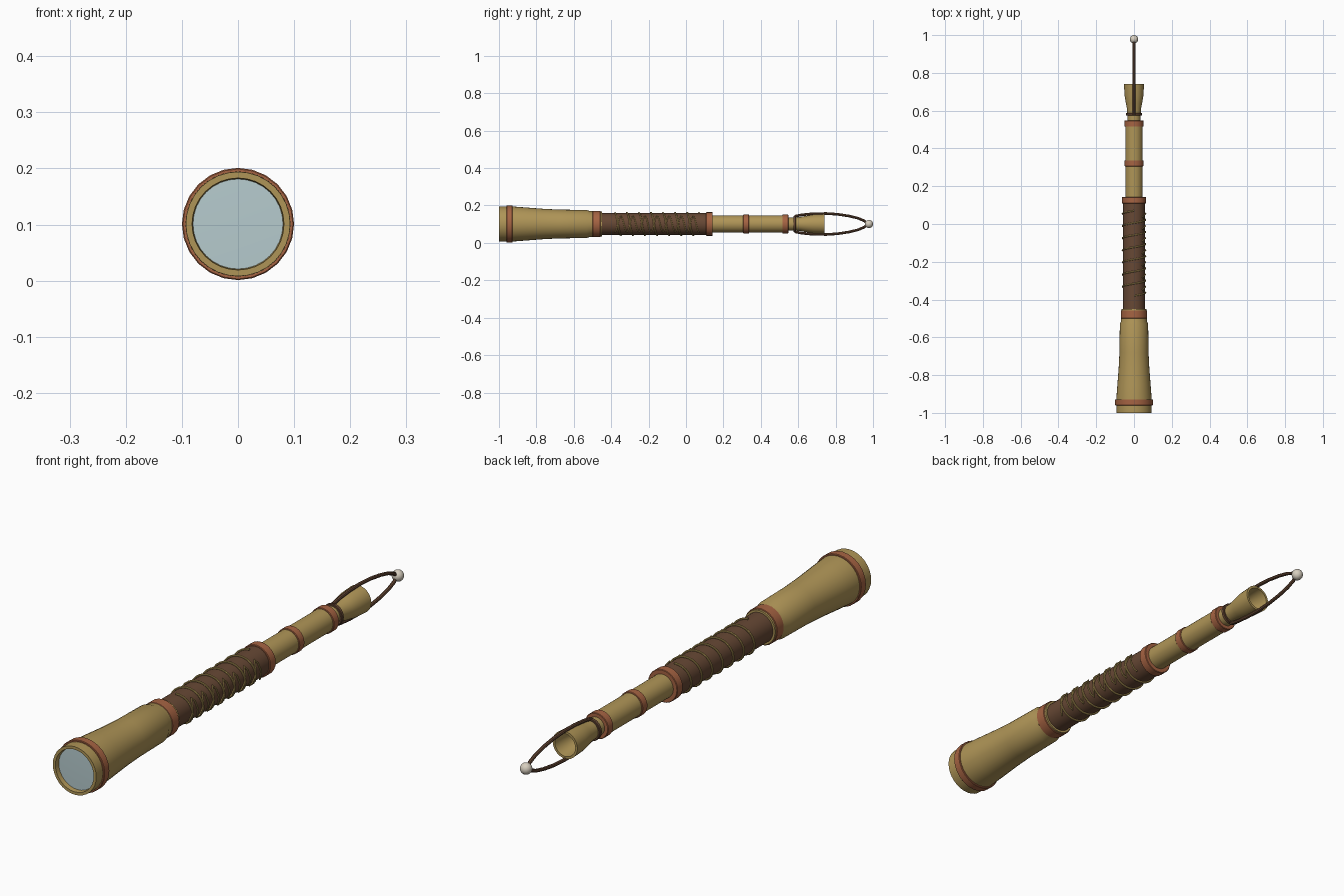
import bpy, bmesh
from math import sin, cos, pi, radians

cube = bpy.data.objects.get("Cube")
if cube:
    bpy.data.objects.remove(cube, do_unlink=True)

AXIS = 0.101  # height of the tube axis


def material(name, rgb):
    m = bpy.data.materials.new(name)
    m.use_nodes = True
    m.diffuse_color = (*rgb, 1)
    m.node_tree.nodes["Principled BSDF"].inputs["Base Color"].default_value = (*rgb, 1)
    return m


brass = material("brass", (0.43, 0.30, 0.095))
copper = material("copper", (0.38, 0.125, 0.055))
leather = material("leather", (0.135, 0.065, 0.035))
glass = material("glass", (0.47, 0.60, 0.62))
ivory = material("ivory", (0.68, 0.62, 0.52))


def smooth(obj):
    bpy.ops.object.select_all(action='DESELECT')
    obj.select_set(True)
    bpy.context.view_layer.objects.active = obj
    bpy.ops.object.shade_smooth_by_angle(angle=radians(35))


def lathe(name, profile, mat, sides=32):
    """Revolve (y, radius) points around the tube axis; radius 0 closes an end."""
    bm = bmesh.new()
    rows = []
    for y, r in profile:
        if r == 0:
            rows.append([bm.verts.new((0, y, AXIS))] * sides)
        else:
            rows.append([bm.verts.new((r * sin(2 * pi * i / sides), y,
                                       AXIS + r * cos(2 * pi * i / sides)))
                         for i in range(sides)])
    for a, b in zip(rows, rows[1:]):
        for i in range(sides):
            j = (i + 1) % sides
            corners = list(dict.fromkeys((a[i], a[j], b[j], b[i])))
            bm.faces.new(corners)
    bmesh.ops.recalc_face_normals(bm, faces=bm.faces)
    mesh = bpy.data.meshes.new(name)
    bm.to_mesh(mesh)
    bm.free()
    mesh.materials.append(mat)
    obj = bpy.data.objects.new(name, mesh)
    bpy.context.collection.objects.link(obj)
    smooth(obj)
    return obj


def band(name, y0, y1, r, mat=copper, sides=24):
    """Raised collar with tiny chamfers."""
    c = 0.002
    return lathe(name, [(y0, 0), (y0, r - c), (y0 + c, r), (y1 - c, r), (y1, r - c), (y1, 0)],
                 mat, sides)


def cord(name, points, radius, mat):
    """Round cord through the points."""
    curve = bpy.data.curves.new(name, 'CURVE')
    curve.dimensions = '3D'
    curve.bevel_depth = radius
    curve.bevel_resolution = 2
    curve.use_fill_caps = True
    spline = curve.splines.new('POLY')
    spline.points.add(len(points) - 1)
    for p, co in zip(spline.points, points):
        p.co = (*co, 1)
    curve.materials.append(mat)
    obj = bpy.data.objects.new(name, curve)
    bpy.context.collection.objects.link(obj)
    bpy.ops.object.select_all(action='DESELECT')
    obj.select_set(True)
    bpy.context.view_layer.objects.active = obj
    bpy.ops.object.convert(target='MESH')
    smooth(bpy.context.object)


# Flared front barrel with an open rim, and the lens set inside it
lathe("front_barrel", [(-0.98, 0.08), (-1, 0.082), (-1, 0.093), (-0.93, 0.094), (-0.85, 0.088),
                       (-0.76, 0.081), (-0.68, 0.077), (-0.53, 0.075), (-0.515, 0.069),
                       (-0.45, 0.066), (-0.45, 0)], brass)
lathe("front_lens", [(-0.984, 0), (-0.982, 0.081), (-0.975, 0.081), (-0.975, 0)], glass)

# Leather grip and the slim rear tube
lathe("leather_grip", [(-0.46, 0), (-0.46, 0.058), (0.12, 0.058), (0.12, 0)], leather)
lathe("rear_tube", [(0.10, 0), (0.10, 0.046), (0.54, 0.046), (0.54, 0)], brass)
lathe("eyepiece_neck", [(0.53, 0), (0.53, 0.035), (0.60, 0.035), (0.60, 0)], brass)

# Hollow eyepiece cup
lathe("eyepiece_cup", [(0.575, 0), (0.575, 0.035), (0.61, 0.037), (0.64, 0.043), (0.68, 0.050),
                       (0.74, 0.053), (0.74, 0.044), (0.69, 0.040), (0.64, 0.030),
                       (0.64, 0)], brass)

# Copper collars
for name, y0, y1, r in [("front_collar", -0.96, -0.928, 0.1),
                        ("grip_front_collar", -0.50, -0.457, 0.07),
                        ("grip_rear_collar", 0.108, 0.143, 0.063),
                        ("tube_middle_collar", 0.305, 0.337, 0.05),
                        ("tube_rear_collar", 0.515, 0.548, 0.05)]:
    band(name, y0, y1, r)

# Brass wire spiralling round the grip, with lacing down its left side
turns, start, end, steps = 7, -0.38, 0.07, 24
count = turns * steps
cord("grip_wire", [(0.061 * sin(2 * pi * i / steps), start + (end - start) * i / count,
                    AXIS + 0.061 * cos(2 * pi * i / steps)) for i in range(count + 1)],
     0.004, brass)
lacing = []
for i in range(turns * 8 + 1):
    a = pi / 2 + radians(45) * cos(pi * i / 4)
    lacing.append((0.062 * sin(a), start + (end - start) * i / (turns * 8),
                   AXIS + 0.062 * cos(a)))
cord("grip_lacing", lacing, 0.003, brass)

# Leather strap: knot round the neck, loop and bead
band("strap_knot", 0.574, 0.588, 0.043, leather)
half = [(0.58, 0.041), (0.62, 0.049), (0.68, 0.055), (0.75, 0.056), (0.81, 0.052),
        (0.87, 0.043), (0.92, 0.031), (0.955, 0.016), (0.97, 0)]
loop = half + [(y, -z) for y, z in reversed(half[:-1])]
cord("strap_loop", [(0, y, AXIS + z) for y, z in loop], 0.007, leather)
bpy.ops.mesh.primitive_uv_sphere_add(segments=20, ring_count=12, radius=0.022,
                                     location=(0, 0.978, AXIS))
bead = bpy.context.object
bead.name = "strap_bead"
bead.data.materials.append(ivory)
smooth(bead)
